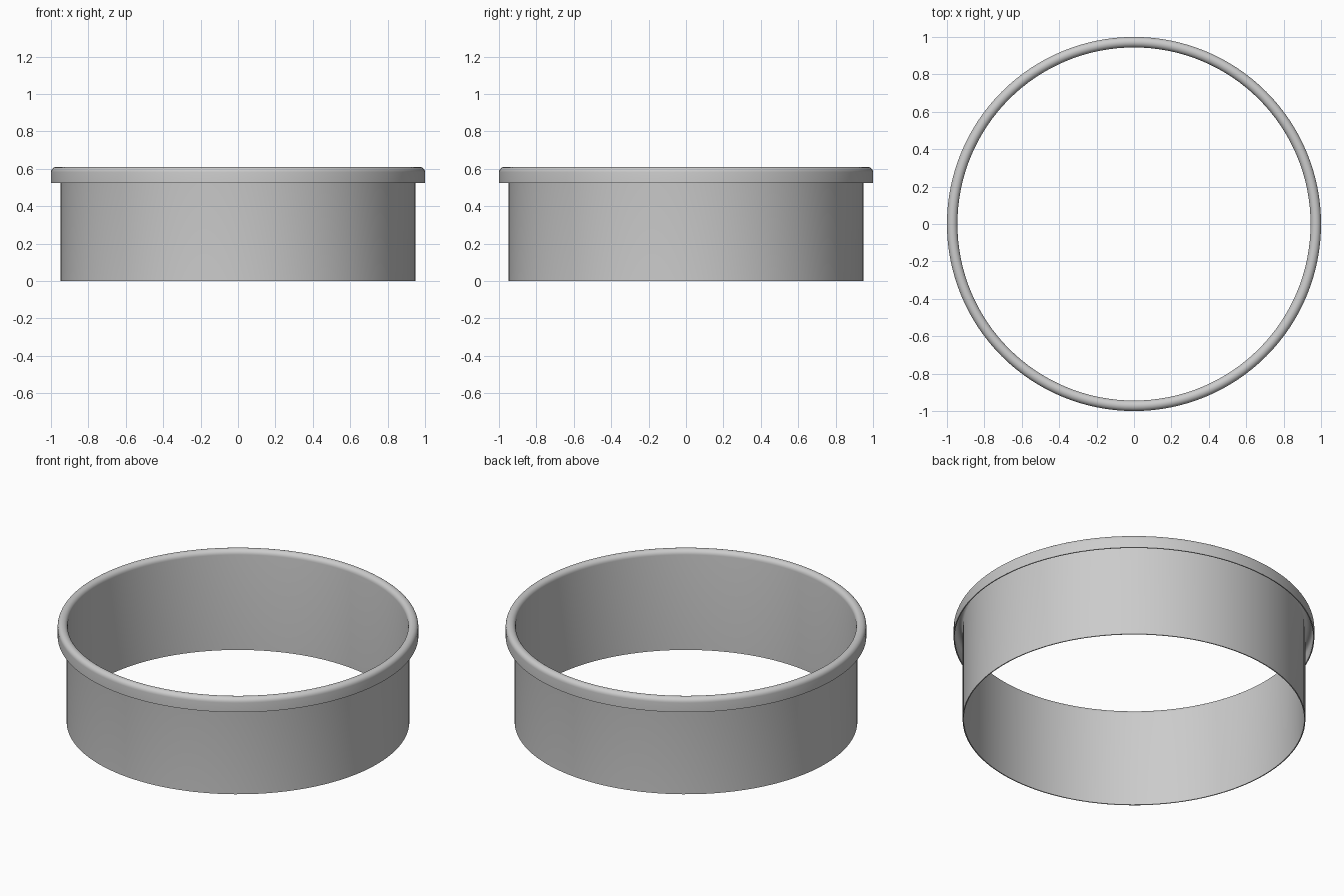
import bpy, bmesh, math

if "Cube" in bpy.data.objects:
    bpy.data.objects.remove(bpy.data.objects["Cube"])

SEG = 128      # steps around the ring
ARC = 12       # steps over the rolled lip

# Plain grey metal
metal = bpy.data.materials.new("light_grey_metal")
metal.diffuse_color = (0.6, 0.6, 0.6, 1)
metal.use_nodes = True
metal.node_tree.nodes["Principled BSDF"].inputs["Base Color"].default_value = metal.diffuse_color

# Sheet cross-section: up the inside wall, over the rolled lip, back under it
cx, cz, r_out, r_in = 0.972, 0.582, 0.028, 0.022


def arc(r, a0, a1):
    return [(cx + r * math.cos(a0 + (a1 - a0) * i / ARC),
             cz + r * math.sin(a0 + (a1 - a0) * i / ARC)) for i in range(ARC + 1)]


profile = ([(cx - r_out, 0)] + arc(r_out, math.pi, 0)
           + [(cx + r_out, 0.525), (cx + r_in, 0.525)]
           + arc(r_in, 0, math.pi) + [(cx - r_in, 0)])

# Revolve the closed profile into a hollow ring
bm = bmesh.new()
rings = []
for s in range(SEG):
    a = 2 * math.pi * s / SEG
    rings.append([bm.verts.new((r * math.cos(a), r * math.sin(a), z)) for r, z in profile])
n = len(profile)
for s in range(SEG):
    p, q = rings[s], rings[(s + 1) % SEG]
    for i in range(n):
        j = (i + 1) % n
        bm.faces.new((p[i], q[i], q[j], p[j]))
bmesh.ops.recalc_face_normals(bm, faces=bm.faces)
mesh = bpy.data.meshes.new("ring_wall_with_lip")
bm.to_mesh(mesh)
bm.free()
mesh.materials.append(metal)

ring = bpy.data.objects.new("ring_wall_with_lip", mesh)
bpy.context.collection.objects.link(ring)
bpy.context.view_layer.objects.active = ring
ring.select_set(True)
bpy.ops.object.shade_smooth_by_angle(angle=math.radians(35))
